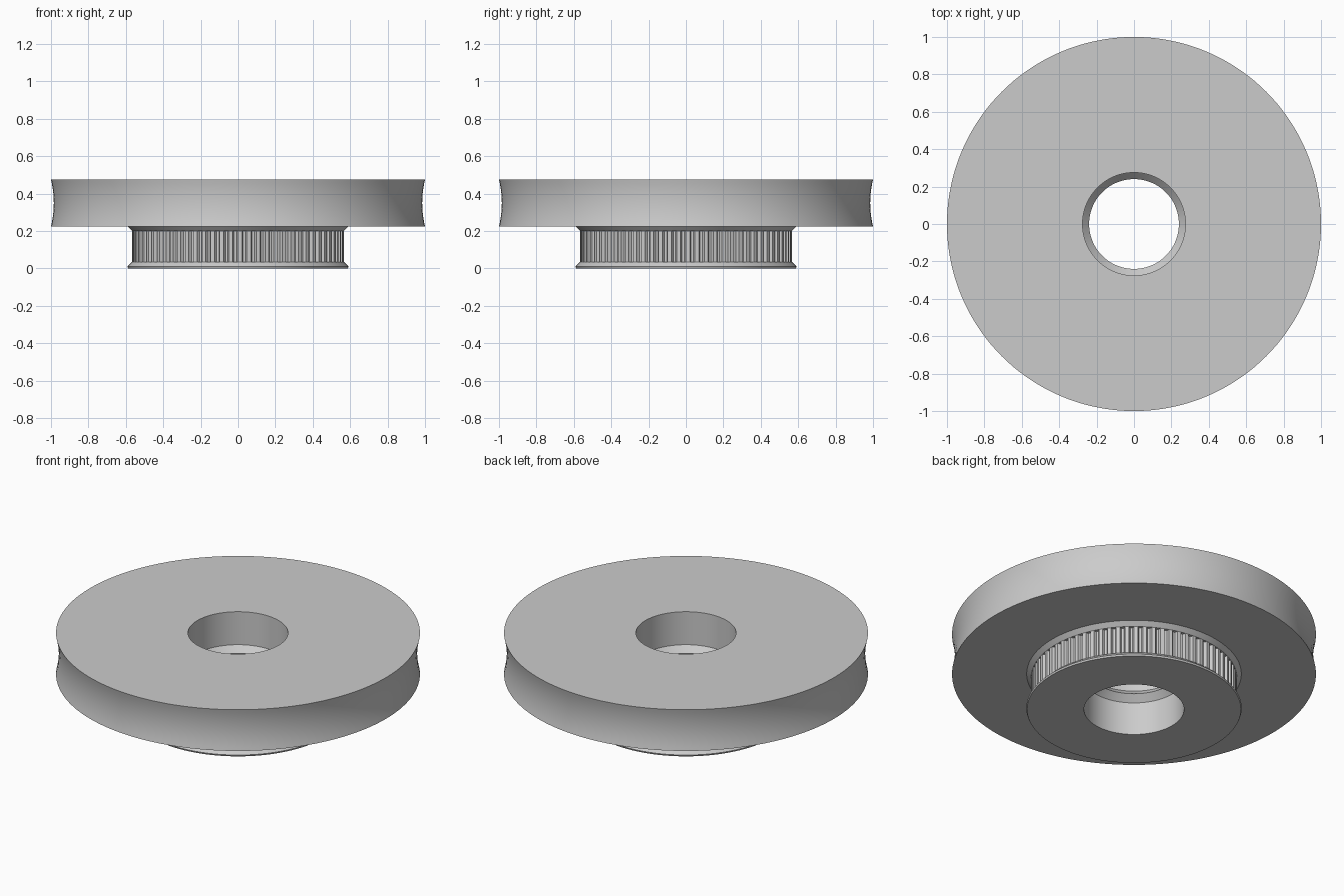
import bpy
import math

cube = bpy.data.objects.get("Cube")
if cube:
    bpy.data.objects.remove(cube)

grey = bpy.data.materials.new("light grey")
grey.use_nodes = True
colour = (0.6, 0.6, 0.6, 1)
grey.diffuse_color = colour
grey.node_tree.nodes["Principled BSDF"].inputs["Base Color"].default_value = colour


def ring(name, angles, section):
    """Closed ring: section(i) gives the (radius, z) loop at angle number i."""
    verts, faces = [], []
    n = len(angles)
    for i, a in enumerate(angles):
        verts += [(r * math.cos(a), r * math.sin(a), z) for r, z in section(i)]
    m = len(verts) // n
    for i in range(n):
        for j in range(m):
            i2, j2 = (i + 1) % n, (j + 1) % m
            faces.append((i * m + j, i2 * m + j, i2 * m + j2, i * m + j2))
    mesh = bpy.data.meshes.new(name)
    mesh.from_pydata(verts, [], faces)
    mesh.materials.append(grey)
    obj = bpy.data.objects.new(name, mesh)
    bpy.context.collection.objects.link(obj)
    bpy.ops.object.select_all(action="DESELECT")
    obj.select_set(True)
    bpy.context.view_layer.objects.active = obj
    bpy.ops.object.shade_smooth_by_angle(angle=math.radians(25))
    return obj


HEIGHT, DISC_BOTTOM = 0.475, 0.225
TOOTH_LOW, TOOTH_HIGH, TOOTH_R = 0.035, 0.2, 0.566
BORE, NECK = 0.275, 0.24

# Hollow rim: a shallow concave arc from the disc's lower to upper edge
STEPS = 12
rim = []
for k in range(STEPS + 1):
    t = 2 * k / STEPS - 1
    z = DISC_BOTTOM + (HEIGHT - DISC_BOTTOM) * k / STEPS
    rim.append((1 - 0.015 * (1 - t * t), z))

# Wheel body: flanges, core, rim, and a bore with a pinched neck
profile = [
    (BORE, 0), (0.588, 0), (0.592, 0.01),
    (TOOTH_R, TOOTH_LOW), (0.54, TOOTH_LOW),
    (0.54, TOOTH_HIGH), (TOOTH_R, TOOTH_HIGH), (0.59, DISC_BOTTOM),
    *rim,
    (BORE, HEIGHT), (BORE, 0.275), (NECK, 0.238), (BORE, 0.2),
]
SEGMENTS = 144
ring("wheel_body", [math.tau * i / SEGMENTS for i in range(SEGMENTS)],
     lambda i: profile)

# Toothed belt track: one land and one rounded groove per tooth
TEETH = 72
tooth = [(0, 0), (0.42, 0), (0.48, 0.01), (0.58, 0.018), (0.84, 0.018), (0.94, 0.01)]
angles = [math.tau * (k + f) / TEETH for k in range(TEETH) for f, _ in tooth]


def tooth_section(i):
    r = TOOTH_R - tooth[i % len(tooth)][1]
    return [(0.535, TOOTH_LOW), (r, TOOTH_LOW), (r, TOOTH_HIGH), (0.535, TOOTH_HIGH)]


ring("belt_teeth", angles, tooth_section)
